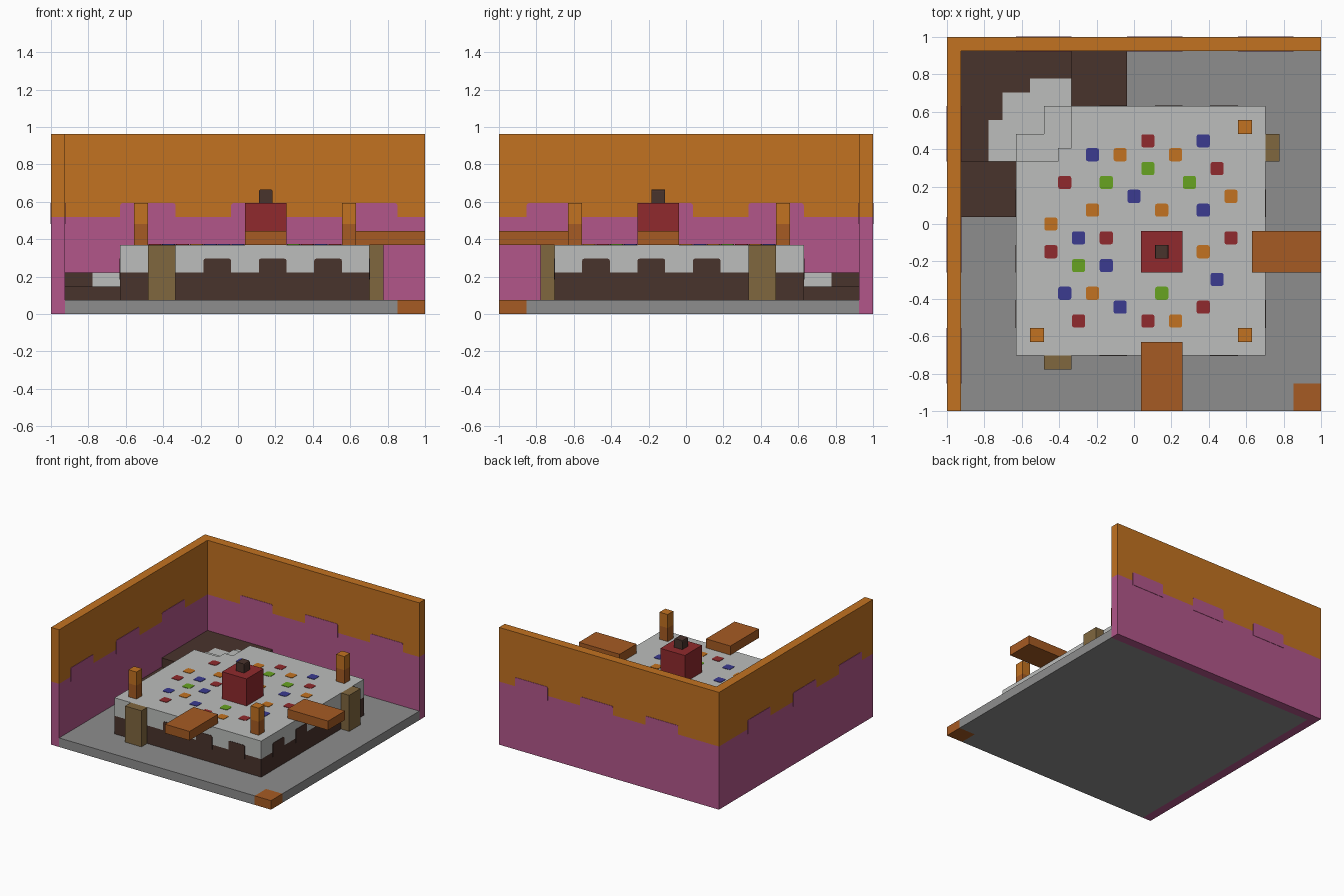
import bpy
import bmesh
from mathutils import Vector

default_cube = bpy.data.objects.get("Cube")
if default_cube:
    bpy.data.objects.remove(default_cube)

UNIT = 1 / 27   # everything is laid out on a small block grid
SKIN = 0.08     # thickness of painted plates, in grid units


def make_material(name, red, green, blue):
    def linear(value):
        value /= 255
        return value / 12.92 if value < 0.04 else ((value + 0.055) / 1.055) ** 2.4
    colour = (linear(red), linear(green), linear(blue), 1)
    material = bpy.data.materials.new(name)
    material.use_nodes = True
    material.diffuse_color = colour
    shader = material.node_tree.nodes["Principled BSDF"]
    shader.inputs["Base Color"].default_value = colour
    shader.inputs["Roughness"].default_value = 0.9
    return material


pink = make_material("pink", 178, 86, 138)
orange = make_material("orange", 194, 114, 33)
grey = make_material("stone grey", 141, 141, 141)
brown = make_material("dark brown", 73, 51, 44)
cream = make_material("pale icing", 188, 190, 188)
rust = make_material("rust", 166, 91, 35)
red = make_material("red", 144, 42, 45)
green = make_material("green", 103, 164, 33)
blue = make_material("blue", 59, 59, 144)
tan = make_material("tan", 128, 103, 63)


def finish(mesh_builder, name, material):
    bmesh.ops.scale(mesh_builder, vec=(UNIT,) * 3, verts=mesh_builder.verts)
    bmesh.ops.recalc_face_normals(mesh_builder, faces=mesh_builder.faces)
    mesh = bpy.data.meshes.new(name)
    mesh_builder.to_mesh(mesh)
    mesh_builder.free()
    mesh.materials.append(material)
    obj = bpy.data.objects.new(name, mesh)
    bpy.context.collection.objects.link(obj)
    return obj


def add_prism(builder, outline, bottom, top):
    base = builder.faces.new([builder.verts.new((x, y, bottom)) for x, y in outline])
    result = bmesh.ops.extrude_face_region(builder, geom=[base], use_keep_orig=True)
    verts = [v for v in result["geom"] if isinstance(v, bmesh.types.BMVert)]
    bmesh.ops.translate(builder, vec=(0, 0, top - bottom), verts=verts)


def prism(name, outline, bottom, top, material):
    builder = bmesh.new()
    add_prism(builder, outline, bottom, top)
    return finish(builder, name, material)


def rect(x0, x1, y0, y1):
    return [(x0, y0), (x1, y0), (x1, y1), (x0, y1)]


def boxes(name, extents, material, round_axis=None, top_only=False, radius=0.3):
    """Join boxes into one object, rounding the edges that run along one axis."""
    builder = bmesh.new()
    for x0, x1, y0, y1, bottom, top in extents:
        part = bmesh.new()
        add_prism(part, rect(x0, x1, y0, y1), bottom, top)
        if round_axis is not None:
            axis = Vector([i == round_axis for i in range(3)])
            edges = []
            for edge in part.edges:
                a, b = (v.co for v in edge.verts)
                along = abs((b - a).normalized().dot(axis)) > 0.9
                if along and (not top_only or min(a.z, b.z) > bottom + 0.01):
                    edges.append(edge)
            bmesh.ops.bevel(part, geom=edges, offset=radius, segments=2,
                            profile=0.5, affect='EDGES')
        temporary = bpy.data.meshes.new("part")
        part.to_mesh(temporary)
        part.free()
        builder.from_mesh(temporary)
        bpy.data.meshes.remove(temporary)
    return finish(builder, name, material)


# Floor with a coloured corner block
prism("floor", [(-25, -27), (23, -27), (23, -23), (27, -23), (27, 25), (-25, 25)],
      0, 2, grey)
prism("floor_corner", rect(23, 27, -27, -23), 0, 2, rust)

# Two tall walls, pink below and orange above, with raised steps in the pink
wall = [(-27, -27), (-25, -27), (-25, 25), (27, 25), (27, 27), (-27, 27)]
prism("wall_lower", wall, 0, 14, pink)
prism("wall_upper", wall, 14, 26, orange)
starts = (-17, -1, 15)
boxes("back_wall_steps",
      [(s, s + 8, 25 - SKIN, 27, 13, 16) for s in starts]
      + [(s, s + 8, 26, 27 + SKIN, 13, 16) for s in starts], pink, 1, True)
boxes("side_wall_steps",
      [(-27, SKIN - 25, -s - 8, -s, 13, 16) for s in starts]
      + [(-27 - SKIN, -26, -s - 8, -s, 13, 16) for s in starts], pink, 0, True)

# Cake body with a collapsed rear corner
prism("cake_base", [(-17, -19), (19, -19), (19, 17), (-9, 17), (-9, 9), (-17, 9)],
      2, 6, brown)
prism("icing_lower", [(-17, -19), (19, -19), (19, 17), (-13, 17), (-13, 13), (-17, 13)],
      6, 8, cream)
prism("icing_upper", [(-17, -19), (19, -19), (19, 17), (-9, 17), (-9, 11),
                      (-11, 11), (-11, 9), (-17, 9)], 8, 10, cream)

# Scalloped edge between cake and icing
centres = (-11, -3, 5, 13)
boxes("scallops_front", [(c - 2, c + 2, -19 - SKIN, -18, 5, 8) for c in centres],
      brown, 1, True)
boxes("scallops_back", [(c - 2, c + 2, 16, 17 + SKIN, 5, 8) for c in centres[1:]],
      brown, 1, True)
boxes("scallops_left", [(18, 19 + SKIN, -c - 2, 2 - c, 5, 8) for c in centres],
      brown, 0, True)
boxes("scallops_right", [(-17 - SKIN, -16, -c - 2, 2 - c, 5, 8) for c in centres[1:]],
      brown, 0, True)

# Spilled cake heaped in the room corner
prism("spill_lower", [(-25, 1), (-17, 1), (-17, 9), (-9, 9), (-9, 17), (-1, 17),
                      (-1, 25), (-25, 25)], 2, 4, brown)
spill_edge = [(-21, 9), (-21, 15), (-19, 15), (-19, 19), (-15, 19), (-15, 21), (-9, 21)]
prism("spill_upper", [(-25, 9)] + spill_edge + [(-9, 25), (-25, 25)], 4, 6, brown)
prism("spill_icing", spill_edge + [(-9, 9)], 4, 6, cream)

# Wafer posts against the cake
prism("wafer_front", rect(-13, -9, -21, -19), 2, 10, tan)
prism("wafer_left", rect(19, 21, 9, 13), 2, 10, tan)

# Candles
for label, x, y in (("rear", 15, 13), ("front_right", -15, -17), ("front_left", 15, -17)):
    prism("candle_lower_" + label, rect(x, x + 2, y, y + 2), 10, 13, rust)
    prism("candle_upper_" + label, rect(x, x + 2, y, y + 2), 13, 16, orange)

# Planks overhanging the cake edge
prism("plank_front", rect(1, 7, -27, -17), 10, 12, rust)
prism("plank_left", rect(17, 27, -7, -1), 10, 12, rust)

# Red centrepiece with a knob
prism("centre_box", rect(1, 7, -7, -1), 10, 16, red)
boxes("centre_knob", [(3, 5, -5, -3, 16, 18)], brown, 1, True)

# Sprinkles: small rounded plates on the icing
sprinkles = {
    "red": (red, [(1, 6), (6, 4), (-5, 3), (-6, -2), (-2, -1), (7, -1), (5, -6),
                  (-4, -7), (1, -7)]),
    "blue": (blue, [(-3, 5), (5, 6), (0, 2), (5, 1), (-4, -1), (-2, -3), (-5, -5),
                    (-1, -6), (6, -4)]),
    "orange": (orange, [(-1, 5), (3, 5), (7, 2), (2, 1), (-3, 1), (-6, 0), (5, -2),
                        (-3, -5), (3, -7)]),
    "green": (green, [(-2, 3), (1, 4), (4, 3), (-4, -3), (2, -5)]),
}
for label, (material, spots) in sprinkles.items():
    boxes("sprinkles_" + label,
          [(2 * x - 0.95, 2 * x + 0.95, 2 * y - 0.95, 2 * y + 0.95, 10, 10 + SKIN)
           for x, y in spots], material, 2)
